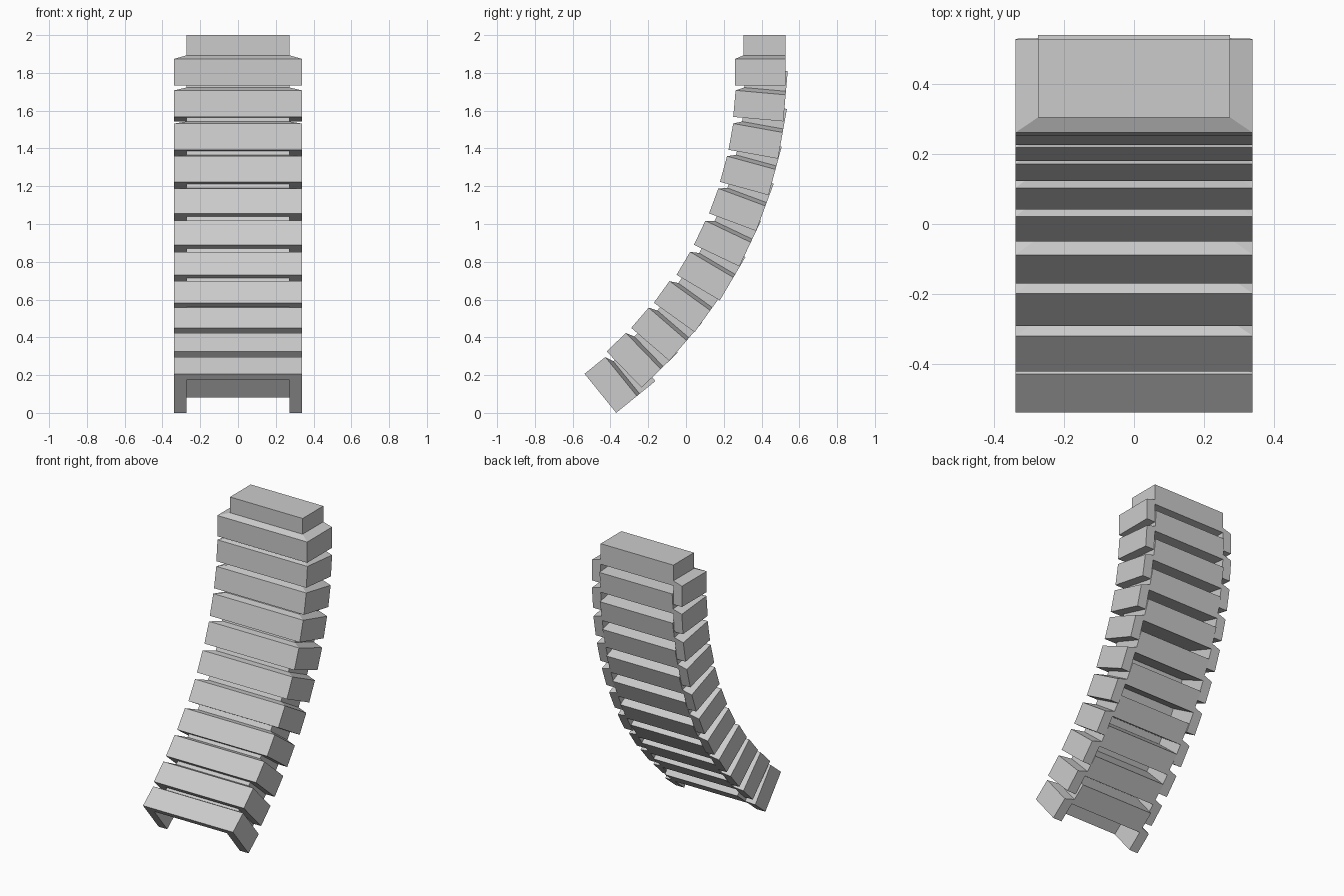
import bpy
import bmesh
import math
from mathutils import Matrix

cube = bpy.data.objects.get("Cube")
if cube:
    bpy.data.objects.remove(cube, do_unlink=True)

grey = bpy.data.materials.new("plain grey")
grey.use_nodes = True
grey.diffuse_color = (0.6, 0.6, 0.6, 1)
grey.node_tree.nodes["Principled BSDF"].inputs["Base Color"].default_value = (0.6, 0.6, 0.6, 1)

# Link dimensions
HALF_OUT, HALF_IN = 0.338, 0.273      # half widths of sleeve and tongue
DEPTH, FRONT_WALL = 0.266, 0.044
HEIGHT, SLOPE = 0.141, 0.019          # sleeve height and rise of its sloped rim
CEILING, TIP = 0.127, 0.267           # tongue start and end along the link


def finish(name, bm, matrix):
    bmesh.ops.recalc_face_normals(bm, faces=bm.faces)
    mesh = bpy.data.meshes.new(name)
    bm.to_mesh(mesh)
    bm.free()
    mesh.materials.append(grey)
    obj = bpy.data.objects.new(name, mesh)
    obj.matrix_world = matrix
    bpy.context.collection.objects.link(obj)


def u_path(half, front):
    return [(-half, DEPTH), (-half, front), (half, front), (half, DEPTH)]


def sleeve(name, matrix):
    """Three-sided sleeve, open at the back, with a rim sloping up inwards."""
    bm = bmesh.new()
    outer, inner = u_path(HALF_OUT, 0), u_path(HALF_IN, FRONT_WALL)
    # Four rails: outer bottom, outer top, inner top, inner bottom
    rails = [[bm.verts.new((x, y, z)) for x, y in path] for path, z in
             ((outer, 0), (outer, HEIGHT), (inner, HEIGHT + SLOPE), (inner, 0))]
    for r in range(4):
        a, b = rails[r], rails[(r + 1) % 4]
        for i in range(3):
            bm.faces.new((a[i], a[i + 1], b[i + 1], b[i]))
    for end in (0, 3):
        bm.faces.new([rail[end] for rail in rails])
    finish(name, bm, matrix)


def tongue(name, matrix):
    """Solid block that reaches up into the next sleeve."""
    bm = bmesh.new()
    size = (2 * HALF_IN, DEPTH - FRONT_WALL, TIP - CEILING)
    centre = (0, (DEPTH + FRONT_WALL) / 2, (TIP + CEILING) / 2)
    bmesh.ops.create_cube(bm, size=1, matrix=Matrix.Translation(centre) @ Matrix.Diagonal((*size, 1)))
    finish(name, bm, matrix)


# Lower front edge (y, z) of each link, from the top down
edges = [(0.26, 1.733), (0.25, 1.567), (0.225, 1.393), (0.18, 1.223),
         (0.122, 1.056), (0.042, 0.89), (-0.05, 0.731), (-0.17, 0.583),
         (-0.29, 0.45), (-0.42, 0.325), (-0.537, 0.207)]
LEAN = math.radians(5.1)

for i, (y, z) in enumerate(edges):
    place = Matrix.Translation((0, y, z)) @ Matrix.Rotation(-LEAN * i, 4, "X")
    sleeve(f"link_sleeve_{i + 1}", place)
    tongue(f"link_tongue_{i + 1}", place)
